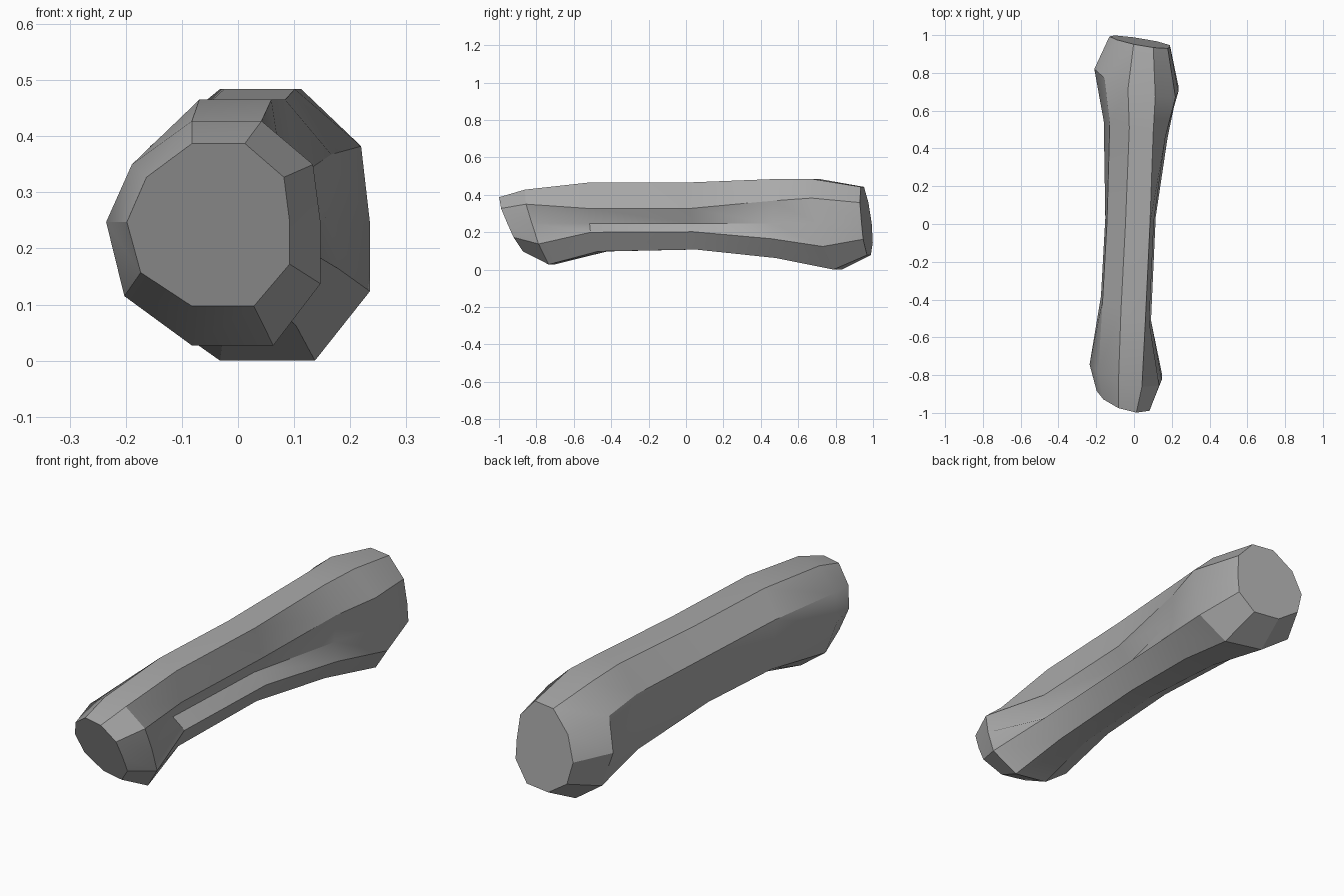
import bpy
import bmesh
import math

cube = bpy.data.objects.get("Cube")
if cube:
    bpy.data.objects.remove(cube, do_unlink=True)


def make_material(name, colour):
    mat = bpy.data.materials.new(name)
    mat.use_nodes = True
    mat.diffuse_color = colour
    mat.node_tree.nodes["Principled BSDF"].inputs["Base Color"].default_value = colour
    return mat


MID_HEIGHT = 0.25
GROOVE_DEPTH = 0.055


def section(groove):
    """Ten-sided outline in unit size; groove pinches the +x side."""
    pinch = 1 - 0.36 * groove
    return [
        (-0.2, 1),
        (0.45 + 0.32 * groove, 1),
        (0.93, 0.57 * pinch),
        (1, 0),
        (1, -0.5 * pinch),
        (0.56, -1),
        (-0.2, -1),
        (-0.83 - 0.1 * groove, -0.6),
        (-1, 0),
        (-0.76 - 0.17 * groove, 0.57),
    ]


def ring(bm, y, left, right, low, high, groove, lean_x, lean_z):
    centre, half = (left + right) / 2, (right - left) / 2
    verts = []
    for i, (u, w) in enumerate(section(groove)):
        x = centre + u * half
        z = MID_HEIGHT + w * ((high - MID_HEIGHT) if w > 0 else (MID_HEIGHT - low))
        slant = lean_x * (x - centre) + lean_z * (z - MID_HEIGHT)
        if i == 3:
            x -= GROOVE_DEPTH * groove
        verts.append(bm.verts.new((x, y + slant, z)))
    return verts


# Stations from front to back: y, left, right, low, high, groove, leans
stations = [
    (-0.92, -0.198, 0.092, 0.10, 0.39, 0, -0.25, -0.45),
    (-0.785, -0.235, 0.147, 0.03, 0.43, 0, -0.21, -0.33),
    (-0.45, -0.175, 0.09, 0.10, 0.468, 1, -0.5, -0.1),
    (0.03, -0.152, 0.115, 0.11, 0.468, 1, 0, -0.15),
    (0.5, -0.16, 0.178, 0.065, 0.487, 0.3, -0.25, 0),
    (0.76, -0.21, 0.235, 0.003, 0.487, 0, -0.27, -0.25),
    (0.965, -0.13, 0.19, 0.08, 0.445, 0, -0.17, -0.1),
]

# Grip: sections lofted into one closed body with flat end caps
bm = bmesh.new()
rings = [ring(bm, *s) for s in stations]
for a, b in zip(rings, rings[1:]):
    for i in range(len(a)):
        j = (i + 1) % len(a)
        bm.faces.new((a[i], a[j], b[j], b[i]))
bm.faces.new(rings[0])
bm.faces.new(rings[-1])

# Sit on the ground, centred
for axis in range(3):
    values = [v.co[axis] for v in bm.verts]
    shift = min(values) if axis == 2 else (min(values) + max(values)) / 2
    for v in bm.verts:
        v.co[axis] -= shift
bmesh.ops.recalc_face_normals(bm, faces=bm.faces)

mesh = bpy.data.meshes.new("grip")
bm.to_mesh(mesh)
bm.free()
mesh.materials.append(make_material("plain grey", (0.4, 0.4, 0.4, 1)))
grip = bpy.data.objects.new("grip", mesh)
bpy.context.collection.objects.link(grip)

bpy.ops.object.select_all(action="DESELECT")
grip.select_set(True)
bpy.context.view_layer.objects.active = grip
bpy.ops.object.shade_smooth_by_angle(angle=math.radians(30))
